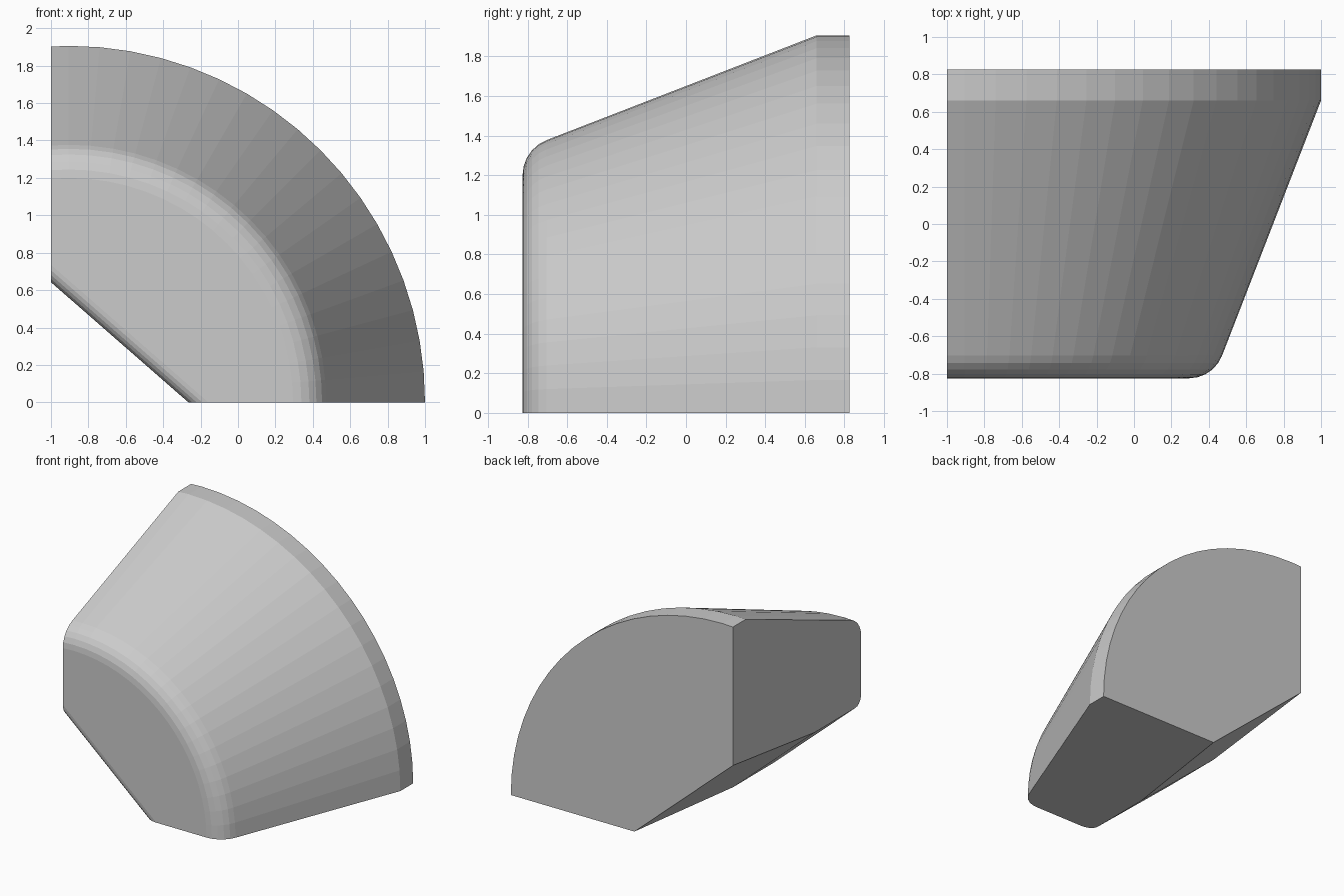
import bpy, bmesh
from math import sin, cos, tan, radians, pi
from mathutils import Vector

cube = bpy.data.objects.get("Cube")
if cube:
    bpy.data.objects.remove(cube)

AXIS_X = -0.906
RADIUS = 1.906
FRONT, BACK, RIM = -0.825, 0.825, 0.66
SEGMENTS = 72

grey = bpy.data.materials.new("mid grey")
grey.use_nodes = True
colour = (0.6, 0.6, 0.6, 1)
grey.diffuse_color = colour
grey.node_tree.nodes["Principled BSDF"].inputs["Base Color"].default_value = colour


def rounded_corner(edge, radius, turn, steps=5):
    """Arc from the flat front into a side leaning back by the given turn."""
    start = edge - radius * tan(turn / 2)
    return [(start + radius * sin(turn * i / steps),
             FRONT + radius * (1 - cos(turn * i / steps)))
            for i in range(steps + 1)]


# Outer shell: flat front, rounded edge, flaring cone and straight rim
outer = rounded_corner(1.33, 0.19, radians(68.8))
outer += [(RADIUS, RIM), (RADIUS, BACK)]
bm = bmesh.new()
rings = []
for r, y in outer:
    rings.append([bm.verts.new((AXIS_X + r * cos(2 * pi * i / SEGMENTS), y,
                                r * sin(2 * pi * i / SEGMENTS)))
                  for i in range(SEGMENTS)])
for a, b in zip(rings, rings[1:]):
    for i in range(SEGMENTS):
        j = (i + 1) % SEGMENTS
        bm.faces.new((a[i], a[j], b[j], b[i]))
bm.faces.new(rings[0])
bm.faces.new(rings[-1])
bmesh.ops.recalc_face_normals(bm, faces=bm.faces[:])


def slice_off(point, normal):
    """Remove everything on the normal's side and close the cut."""
    geom = bm.verts[:] + bm.edges[:] + bm.faces[:]
    cut = bmesh.ops.bisect_plane(bm, geom=geom, plane_co=point, plane_no=normal,
                                 clear_outer=True)["geom_cut"]
    edges = [e for e in cut if isinstance(e, bmesh.types.BMEdge) and e.is_boundary]
    if edges:
        bmesh.ops.contextual_create(bm, geom=edges)


# Straight base and side
slice_off(Vector((0, 0, 0)), Vector((0, 0, -1)))
slice_off(Vector((-1, 0, 0)), Vector((-1, 0, 0)))

# Diagonal inner corner: rounded front, level middle, tapered back
across = Vector((-0.658, 0, -0.753))
origin = Vector((-0.265, 0, 0))
inner = rounded_corner(0, 0.07, radians(90))
inner += [(0, -0.23), (-0.1, BACK)]
shift = inner[5][0]
for (d0, y0), (d1, y1) in zip(inner, inner[1:]):
    normal = (across * (y1 - y0) - Vector((0, d1 - d0, 0))).normalized()
    slice_off(origin + across * d0 + Vector((0, y0, 0)), normal)

bmesh.ops.remove_doubles(bm, verts=bm.verts[:], dist=0.0005)
bmesh.ops.recalc_face_normals(bm, faces=bm.faces[:])
mesh = bpy.data.meshes.new("corner_block")
bm.to_mesh(mesh)
bm.free()
mesh.materials.append(grey)
block = bpy.data.objects.new("corner_block", mesh)
bpy.context.collection.objects.link(block)
